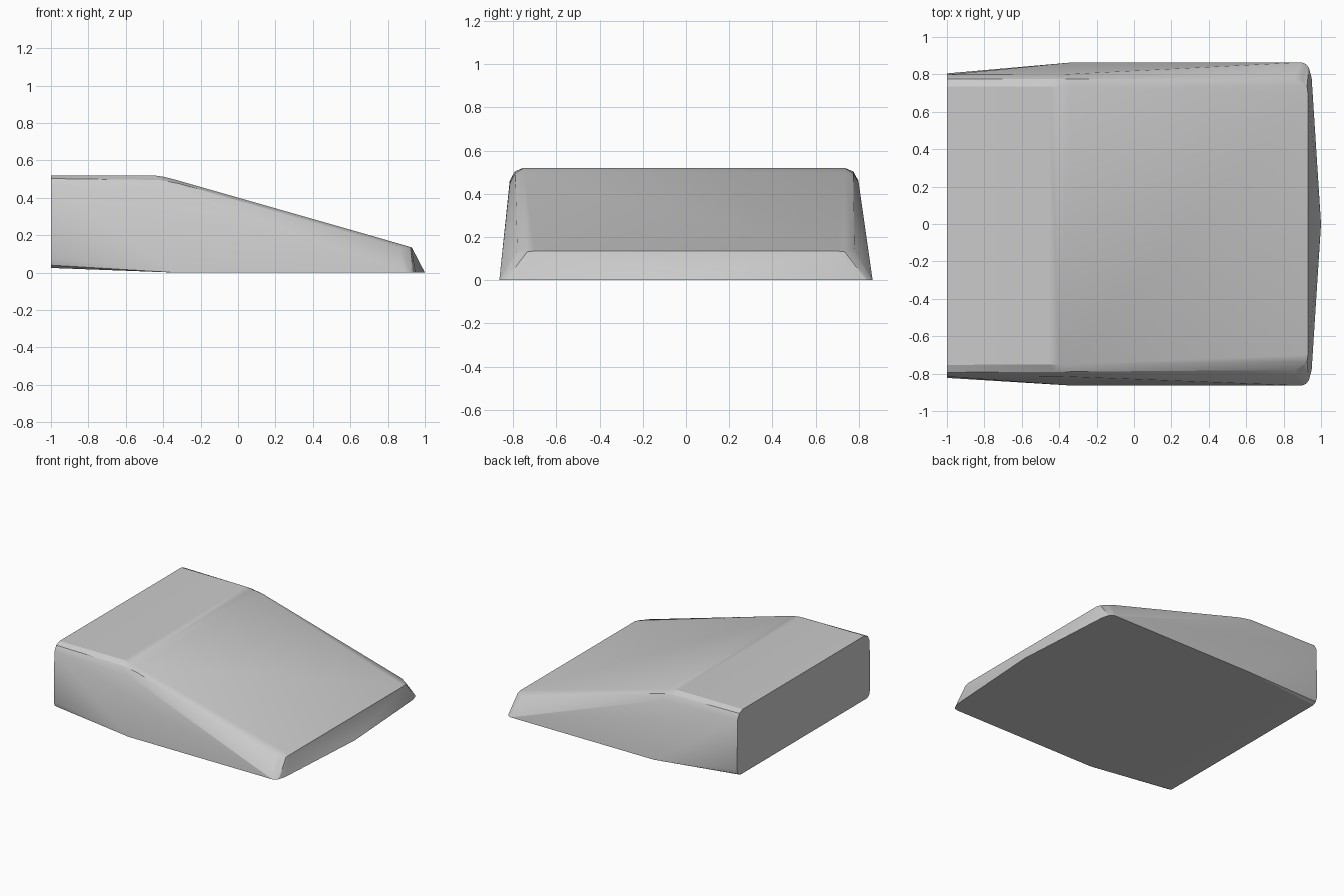
import bpy, bmesh

if "Cube" in bpy.data.objects:
    bpy.data.objects.remove(bpy.data.objects["Cube"])

# Half cross-section points (x, |y|, z)
back = [(-1, 0.735, 0.52), (-1, 0.775, 0.503), (-1, 0.798, 0.46),
        (-1, 0.805, 0.08), (-1, 0.792, 0.04), (-1, 0.765, 0.025)]
crown = [(-0.45, 0.735, 0.52), (-0.40, 0.735, 0.513), (-0.34, 0.735, 0.498),
         (-0.42, 0.775, 0.495), (-0.32, 0.775, 0.477), (-0.38, 0.80, 0.45)]
nose = [(0.93, 0.70, 0.135), (0.925, 0.735, 0.131), (0.90, 0.765, 0.127), (0.86, 0.78, 0.14)]
base = [(-0.33, 0.864, 0), (0.895, 0.864, 0), (0.92, 0.855, 0),
        (0.935, 0.835, 0), (0.95, 0.78, 0)]

# Wedge body: convex skin over both halves; the -y shoulder is slightly wider
bm = bmesh.new()
for x, y, z in back + crown + nose + base:
    bm.verts.new((x, y, z))
    wider = 0.018 * max(0, min(1, (0.9 - x) / 1.5)) if z > 0 else 0
    bm.verts.new((x, -y - wider, z))
bm.verts.new((1, 0, 0))
res = bmesh.ops.convex_hull(bm, input=bm.verts[:])
unused = {g for g in res["geom_interior"] + res["geom_unused"] if isinstance(g, bmesh.types.BMVert)}
bmesh.ops.delete(bm, geom=list(unused), context='VERTS')
bmesh.ops.dissolve_limit(bm, angle_limit=0.003, verts=bm.verts[:], edges=bm.edges[:])
bmesh.ops.recalc_face_normals(bm, faces=bm.faces[:])

mesh = bpy.data.meshes.new("wedge_body")
bm.to_mesh(mesh)
bm.free()
body = bpy.data.objects.new("wedge_body", mesh)
bpy.context.collection.objects.link(body)
bpy.context.view_layer.objects.active = body
body.select_set(True)
bpy.ops.object.shade_smooth_by_angle(angle=0.4)
